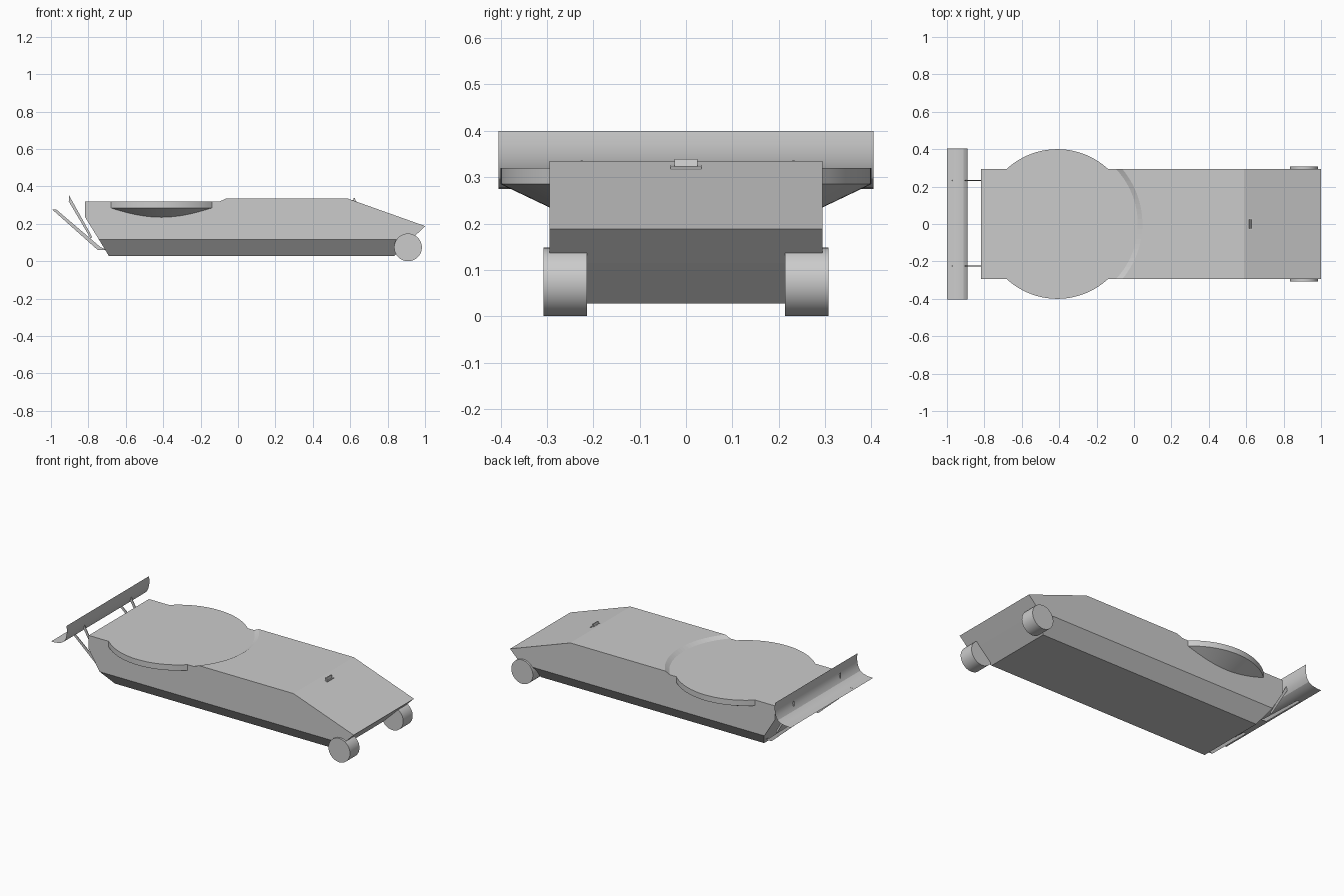
import bpy, bmesh, math

if "Cube" in bpy.data.objects:
    bpy.data.objects.remove(bpy.data.objects["Cube"])

W = 0.295            # half width of the hull
CX = -0.41           # centre of the round rear deck
TOP, DECK = 0.32, 0.335


def finish(name, bm, smooth=True, closed=True):
    bmesh.ops.remove_doubles(bm, verts=bm.verts, dist=1e-5)
    if closed:
        bmesh.ops.recalc_face_normals(bm, faces=bm.faces)
    me = bpy.data.meshes.new(name)
    bm.to_mesh(me)
    bm.free()
    ob = bpy.data.objects.new(name, me)
    bpy.context.collection.objects.link(ob)
    if smooth:
        bpy.ops.object.select_all(action='DESELECT')
        ob.select_set(True)
        bpy.context.view_layer.objects.active = ob
        bpy.ops.object.shade_smooth_by_angle(angle=math.radians(25))
    return ob


def face(bm, pts):
    return bm.faces.new([bm.verts.new(p) for p in pts])


def prism(bm, profile, y0, y1):
    """Extrude an x-z profile from y0 to y1; returns the two vertex rings."""
    rings = [[bm.verts.new((x, y, z)) for x, z in profile] for y in (y0, y1)]
    a, b = rings
    bm.faces.new(a)
    bm.faces.new(b[::-1])
    n = len(profile)
    for i in range(n):
        j = (i + 1) % n
        bm.faces.new((a[i], b[i], b[j], a[j]))
    return rings


def arc(r, z, n=24):
    """Arc about the round deck centre, from -W to W in y."""
    m = math.asin(W / r)
    return [(CX + r * math.cos(-m + 2 * m * i / n),
             r * math.sin(-m + 2 * m * i / n), z) for i in range(n + 1)]


# Hull: side profile, narrowed at the bottom, with a curved step in the deck
inner, outer = arc(0.43, TOP), arc(0.455, DECK)
profile = [(-0.817, TOP), (-0.817, 0.235), (-0.743, 0.115), (-0.69, 0.027),
           (0.835, 0.027), (0.926, 0.115), (1.0, 0.188), (0.587, DECK),
           (outer[0][0], DECK), (inner[0][0], TOP)]
bm = bmesh.new()
for ring in prism(bm, profile, -W, W):
    bmesh.ops.connect_verts(bm, verts=[ring[2], ring[5]])
    for v in ring[3:5]:
        v.co.y *= 0.22 / W
bm.normal_update()
deck = [f for f in bm.faces if abs(f.normal.z) > 0.3
        and f.calc_center_median().z > 0.3 and f.calc_center_median().x < 0.5
        and abs(f.calc_center_median().y) < 0.1]
bmesh.ops.delete(bm, geom=deck, context='FACES_ONLY')
face(bm, [(-0.817, W, TOP), (-0.817, -W, TOP)] + inner)
face(bm, [(0.587, -W, DECK), (0.587, W, DECK)] + outer[::-1])
for i in range(len(inner) - 1):
    face(bm, [inner[i], outer[i], outer[i + 1], inner[i + 1]])
finish("hull", bm, smooth=False)

# Round deck overhangs: rim and conical underside on each side
for side, label in ((-1, "front"), (1, "back")):
    bm = bmesh.new()
    R, N = 0.4, 28
    m = math.asin(W / R)
    rows = []
    for i in range(N + 1):
        a = m + (math.pi - 2 * m) * i / N
        c, s = math.cos(a), math.sin(a)
        q = W / s
        rows.append([(CX + q * c, side * W, TOP), (CX + R * c, side * R * s, TOP),
                     (CX + R * c, side * R * s, 0.285),
                     (CX + q * c, side * W, 0.285 - (R - q) * 0.476)])
    for p, n in zip(rows, rows[1:]):
        for k in range(3):
            face(bm, [p[k], p[k + 1], n[k + 1], n[k]])
    bmesh.ops.remove_doubles(bm, verts=bm.verts, dist=1e-5)
    bmesh.ops.dissolve_degenerate(bm, edges=bm.edges, dist=1e-5)
    bmesh.ops.recalc_face_normals(bm, faces=bm.faces)
    if next(f for f in bm.faces if abs(f.normal.z) < 0.1).normal.y * side < 0:
        bmesh.ops.reverse_faces(bm, faces=bm.faces)
    finish("round_deck_" + label, bm, closed=False)

# Front wheels
for side, label in ((-1, "front"), (1, "back")):
    bm = bmesh.new()
    r = 0.074
    circle = [(0.909 + r * math.cos(t * math.tau / 48), r + r * math.sin(t * math.tau / 48))
              for t in range(48)]
    prism(bm, circle, side * 0.214, side * 0.307)
    finish("wheel_" + label, bm)

# Rear wing: thin curved sheet
wing = [(-1.0, 0.275), (-0.965, 0.277), (-0.935, 0.283), (-0.912, 0.297),
        (-0.899, 0.318), (-0.892, 0.345), (-0.89, 0.372), (-0.893, 0.4)]
bm = bmesh.new()
for (x0, z0), (x1, z1) in zip(wing, wing[1:]):
    face(bm, [(x0, -0.404, z0), (x1, -0.404, z1), (x1, 0.404, z1), (x0, 0.404, z0)])
finish("rear_wing", bm, closed=False)

# Wing struts: a long and a short blade on each side
blades = {"long": [(-0.993, 0.276), (-0.972, 0.277), (-0.735, 0.075), (-0.70, 0.06), (-0.75, 0.06)],
          "short": [(-0.905, 0.32), (-0.903, 0.352), (-0.78, 0.13), (-0.787, 0.12)]}
for y, label in ((-0.225, "front"), (0.232, "back")):
    for kind, pts in blades.items():
        bm = bmesh.new()
        prism(bm, pts, y - 0.002, y + 0.002)
        finish(f"wing_strut_{kind}_{label}", bm, smooth=False)

# Small stepped sight on the nose
bm = bmesh.new()
prism(bm, [(0.61, 0.322), (0.636, 0.312), (0.634, 0.322), (0.612, 0.327)], -0.033, 0.033)
prism(bm, [(0.614, 0.32), (0.63, 0.318), (0.625, 0.339), (0.619, 0.339)], -0.025, 0.025)
finish("nose_sight", bm, smooth=False)
